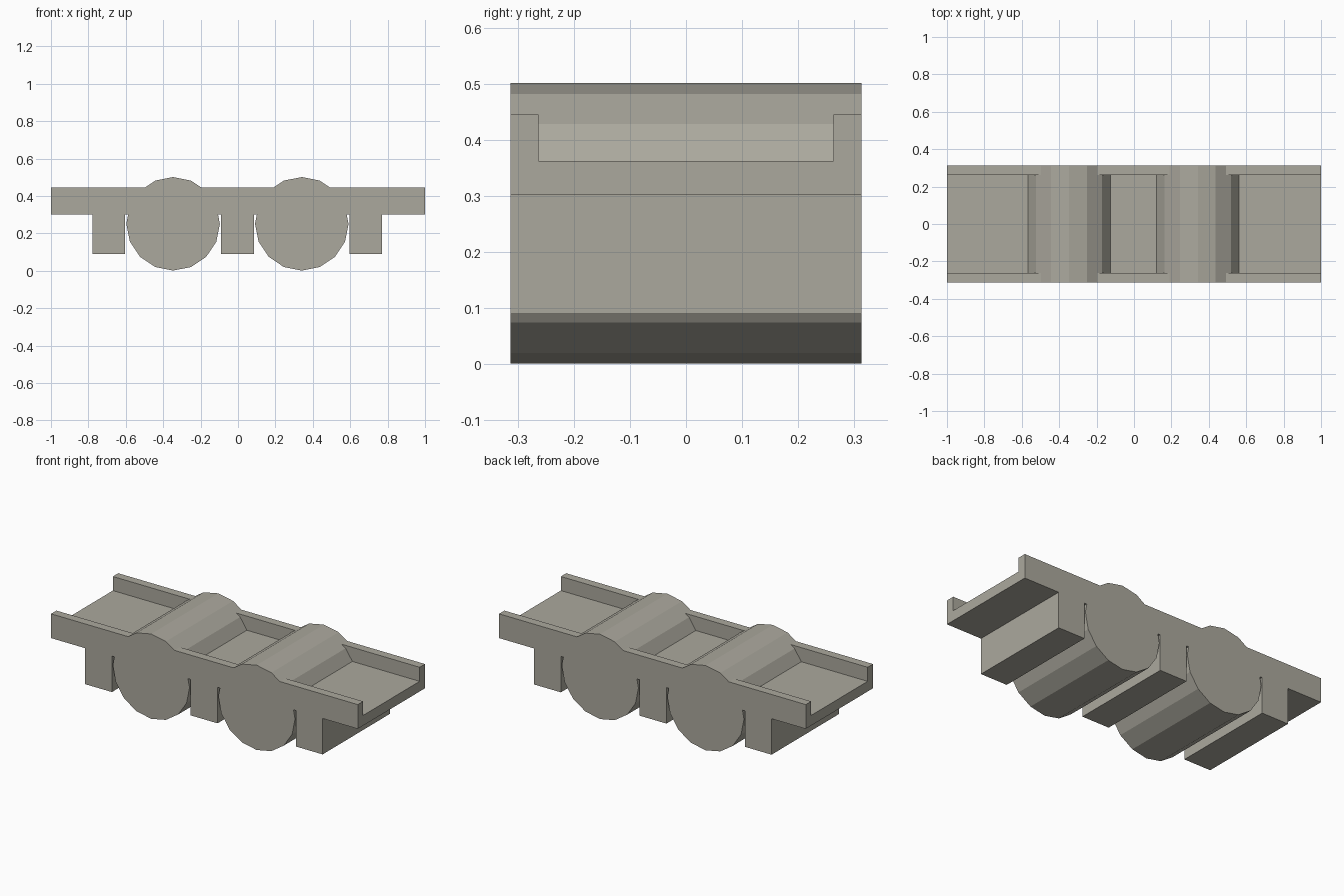
import bpy
import math
from mathutils import Matrix

cube = bpy.data.objects.get("Cube")
if cube:
    bpy.data.objects.remove(cube, do_unlink=True)

stone = bpy.data.materials.new("warm_grey")
stone.use_nodes = True
colour = (0.41, 0.395, 0.34, 1)
stone.diffuse_color = colour
stone.node_tree.nodes["Principled BSDF"].inputs["Base Color"].default_value = colour

HALF_WIDTH = 0.313
UNDERSIDE = 0.302
MID = -0.003


def extrude_profile(name, profile, x0, x1):
    """Extrude a closed y-z profile along x."""
    n = len(profile)
    verts = [(x, y, z) for x in (x0, x1) for y, z in profile]
    faces = [list(range(n))[::-1], list(range(n, 2 * n))]
    faces += [[i, (i + 1) % n, n + (i + 1) % n, n + i] for i in range(n)]
    mesh = bpy.data.meshes.new(name)
    mesh.from_pydata(verts, [], faces)
    mesh.materials.append(stone)
    obj = bpy.data.objects.new(name, mesh)
    bpy.context.collection.objects.link(obj)
    return obj


def add_roller(name, x):
    """Sixteen-sided drum lying along y, with a corner at the very top."""
    bpy.ops.mesh.primitive_cylinder_add(vertices=16, radius=0.25, depth=2 * HALF_WIDTH)
    obj = bpy.context.object
    obj.name = name
    obj.data.transform(Matrix.Rotation(math.pi / 2, 4, "X"))
    obj.location = (x, 0, 0.251)
    obj.data.materials.append(stone)


# Channel-shaped deck with a rail along each long side
half = [(HALF_WIDTH, UNDERSIDE), (HALF_WIDTH, 0.445), (0.263, 0.445), (0.263, 0.362)]
deck_profile = half + [(-y, z) for y, z in reversed(half)]
extrude_profile("deck", deck_profile, -1, 1)

# Support blocks under the deck
block_profile = [(-HALF_WIDTH, 0.09), (HALF_WIDTH, 0.09),
                 (HALF_WIDTH, UNDERSIDE), (-HALF_WIDTH, UNDERSIDE)]
for name, x, width in (("right_block", -0.687, 0.174),
                       ("middle_block", 0, 0.177),
                       ("left_block", 0.687, 0.174)):
    extrude_profile(name, block_profile, MID + x - width / 2, MID + x + width / 2)

# Rollers passing through the deck
for name, side in (("right_roller", -1), ("left_roller", 1)):
    add_roller(name, MID + side * 0.344)
